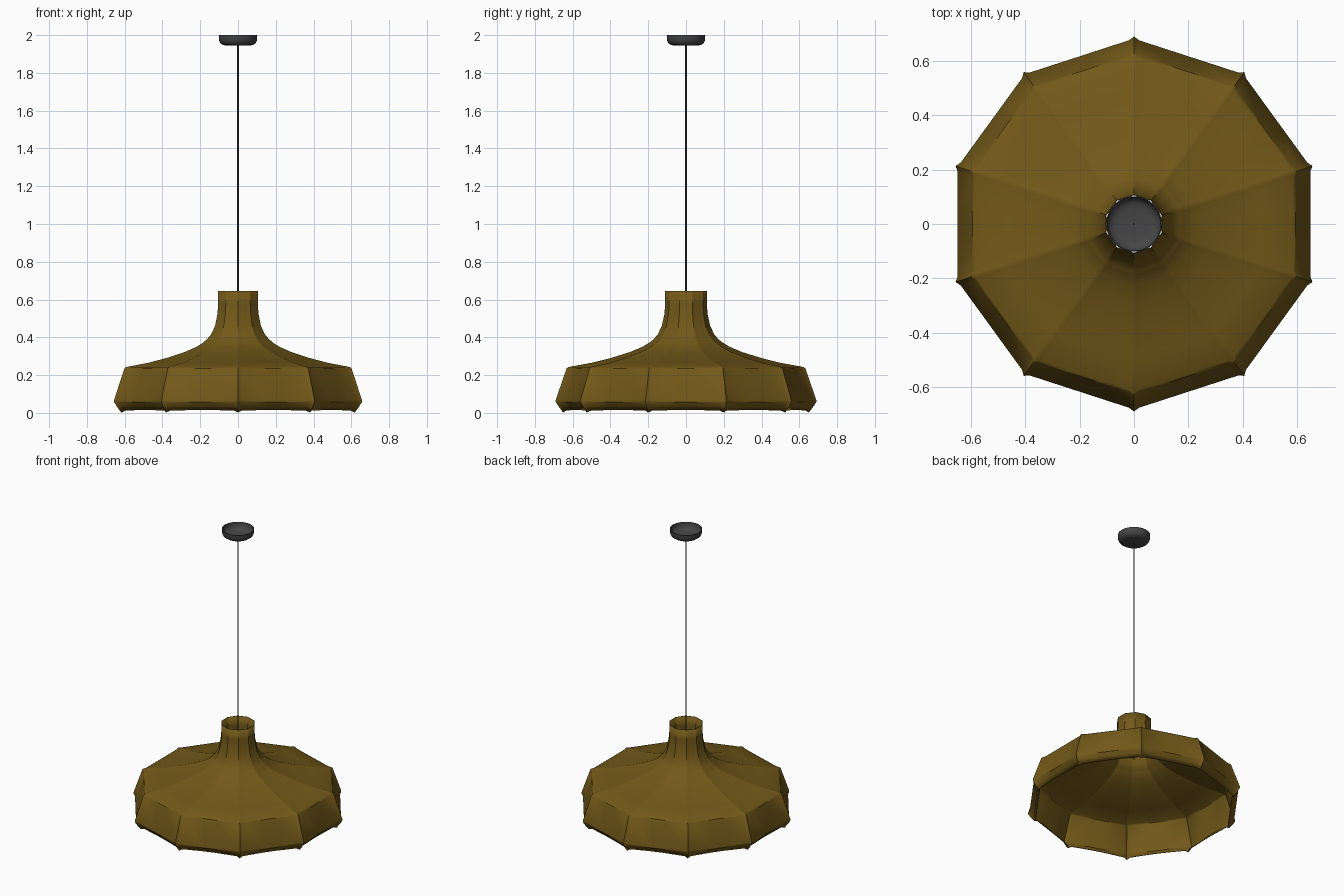
import bpy, bmesh, math
from mathutils import Vector

if "Cube" in bpy.data.objects:
    bpy.data.objects.remove(bpy.data.objects["Cube"])

SIDES = 10


def material(name, rgb):
    m = bpy.data.materials.new(name)
    m.diffuse_color = (*rgb, 1)
    m.use_nodes = True
    m.node_tree.nodes["Principled BSDF"].inputs["Base Color"].default_value = m.diffuse_color
    return m


def finish(name, bm, mat, angle):
    bmesh.ops.recalc_face_normals(bm, faces=bm.faces)
    me = bpy.data.meshes.new(name)
    bm.to_mesh(me)
    bm.free()
    ob = bpy.data.objects.new(name, me)
    bpy.context.collection.objects.link(ob)
    me.materials.append(mat)
    bpy.ops.object.select_all(action='DESELECT')
    ob.select_set(True)
    bpy.context.view_layer.objects.active = ob
    bpy.ops.object.shade_smooth_by_angle(angle=math.radians(angle))
    return ob


def skin(bm, rings):
    for a, b in zip(rings, rings[1:]):
        n = len(a)
        for i in range(n):
            bm.faces.new((a[i], a[(i + 1) % n], b[(i + 1) % n], b[i]))


def lathe(name, profile, mat, n=48):
    bm = bmesh.new()
    skin(bm, [[bm.verts.new((r * math.cos(2 * math.pi * i / n), r * math.sin(2 * math.pi * i / n), z))
               for i in range(n)] for r, z in profile])
    bmesh.ops.remove_doubles(bm, verts=bm.verts, dist=1e-5)
    return finish(name, bm, mat, 40)


fabric = material("brown_fabric", (0.17, 0.10, 0.01))
dark = material("dark_metal", (0.06, 0.06, 0.06))

# Shade: corner radius, height, roundness of the section, scallop of the edge
profile = [(.110, .645, .6, 0), (.110, .575, .6, 0), (.115, .52, .6, 0), (.128, .46, .6, 0),
           (.15, .415, .6, 0), (.176, .385, .6, 0), (.184, .381, .6, 0), (.19, .375, .5, 0),
           (.23, .35, .3, 0), (.30, .321, .1, 0), (.40, .29, 0, 0), (.50, .265, 0, 0),
           (.622, .243, 0, 0), (.632, .236, 0, 0), (.69, .068, 0, 0), (.69, .058, 0, 0),
           (.672, .03, 0, .006), (.65, .002, 0, .014)]


def section(bm, r, z, roundness, scallop):
    rib = .003 + .008 * r
    edge = 2 * r * math.sin(math.pi / SIDES)
    w = .010 / edge
    samples = [(0, 1), (w, .45), (2 * w, 0), (.4, 0), (.6, 0), (1 - 2 * w, 0), (1 - w, .45)]
    ring = []
    for k in range(SIDES):
        a0 = math.pi / 2 + 2 * math.pi * k / SIDES
        a1 = a0 + 2 * math.pi / SIDES
        p0 = Vector((math.cos(a0), math.sin(a0), 0))
        p1 = Vector((math.cos(a1), math.sin(a1), 0))
        for t, bump in samples:
            d = p0.lerp(p1, t)
            length = d.length * (1 - roundness) + roundness
            p = d.normalized() * (length * (r - rib) + rib * bump)
            p.z = z + scallop * (1 - bump) * (.6 + 1.6 * t * (1 - t))
            ring.append(bm.verts.new(p))
    return ring


bm = bmesh.new()
skin(bm, [section(bm, *row) for row in profile])
shade = finish("lamp_shade", bm, fabric, 35)
thick = shade.modifiers.new("thickness", 'SOLIDIFY')
thick.thickness = .004
thick.offset = -1

# Hanging cord
lathe("cord", [(0, .36), (.004, .36), (.004, 1.955), (0, 1.955)], dark, 12)

# Hollow ceiling cup
lathe("ceiling_cup", [(0, 1.944), (.06, 1.944), (.08, 1.948), (.094, 1.958), (.101, 1.973), (.102, 2.0),
                      (.098, 2.0), (.097, 1.974), (.09, 1.961), (.078, 1.952), (.06, 1.948), (0, 1.948)], dark)
